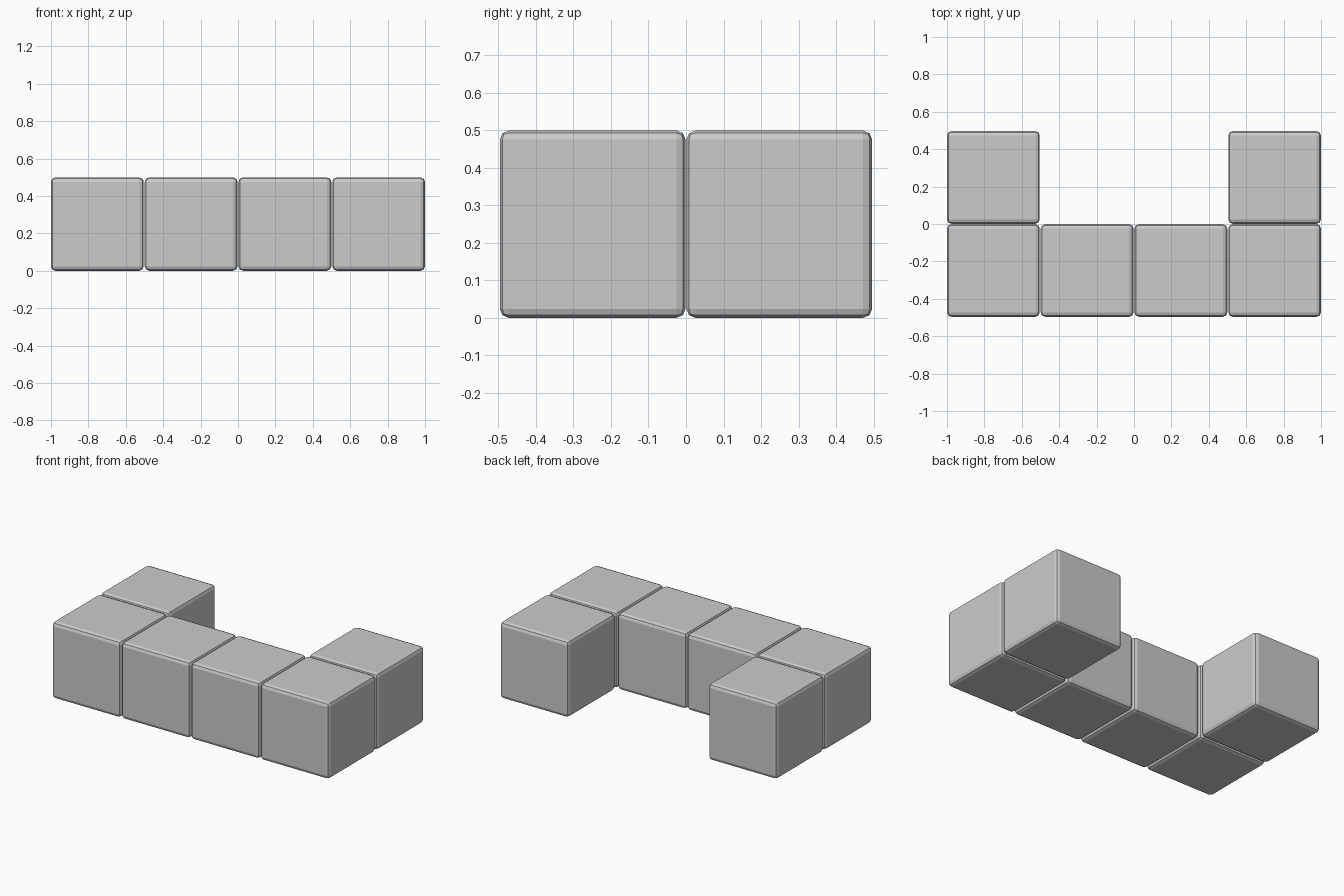
import bpy

if "Cube" in bpy.data.objects:
    bpy.data.objects.remove(bpy.data.objects["Cube"])

SX, SY, SZ = 0.496, 0.495, 0.499   # block size
PX, PY = 0.5013, 0.4975            # block spacing


def block(name, col, row):
    """One bevelled cube placed on the block grid."""
    bpy.ops.mesh.primitive_cube_add(size=1, location=((col - 1.5) * PX, (row - 0.5) * PY, SZ / 2))
    ob = bpy.context.object
    ob.name = name
    ob.scale = (SX, SY, SZ)
    bpy.ops.object.transform_apply(location=False, rotation=False, scale=True)
    bev = ob.modifiers.new("edge_bevel", 'BEVEL')
    bev.width = 0.024
    bev.segments = 2
    return ob


# Front row of four blocks
for c in range(4):
    block(f"front_block_{c + 1}", c, 0)

# Back blocks at both ends
block("back_block_left", 0, 1)
block("back_block_right", 3, 1)
